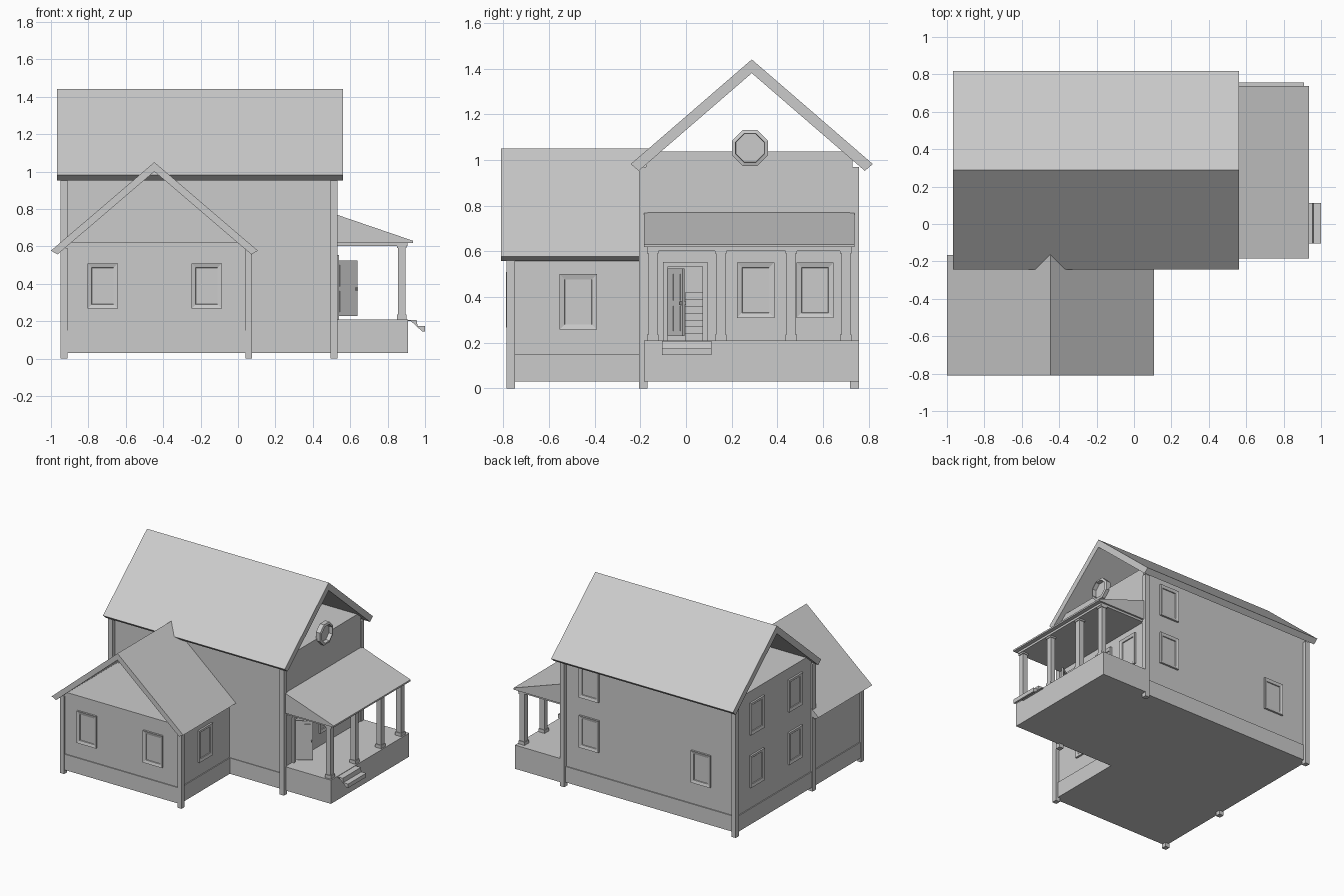
import bpy
import bmesh
from math import pi, atan2
from mathutils import Matrix, Vector

if "Cube" in bpy.data.objects:
    bpy.data.objects.remove(bpy.data.objects["Cube"], do_unlink=True)

grey = bpy.data.materials.new("plain_grey")
grey.use_nodes = True
grey.diffuse_color = (0.6, 0.6, 0.6, 1)
grey.node_tree.nodes["Principled BSDF"].inputs["Base Color"].default_value = (0.6, 0.6, 0.6, 1)


def finish(name, bm):
    bmesh.ops.recalc_face_normals(bm, faces=bm.faces)
    mesh = bpy.data.meshes.new(name)
    bm.to_mesh(mesh)
    bm.free()
    mesh.materials.append(grey)
    obj = bpy.data.objects.new(name, mesh)
    bpy.context.collection.objects.link(obj)
    return obj


def add_box(bm, x, y, z, matrix=Matrix()):
    size = Vector((x[1] - x[0], y[1] - y[0], z[1] - z[0]))
    mid = Vector((sum(x) / 2, sum(y) / 2, sum(z) / 2))
    place = matrix @ Matrix.Translation(mid) @ Matrix.Diagonal(size).to_4x4()
    bmesh.ops.create_cube(bm, size=1, matrix=place)


def box(name, x, y, z, matrix=Matrix()):
    bm = bmesh.new()
    add_box(bm, x, y, z, matrix)
    return finish(name, bm)


def prism(name, profile, axis, start, end):
    """Extrude a (horizontal, z) profile along x or y."""
    bm = bmesh.new()
    if axis == "x":
        pts = [(start, a, z) for a, z in profile]
        way = Vector((end - start, 0, 0))
    else:
        pts = [(a, start, z) for a, z in profile]
        way = Vector((0, end - start, 0))
    face = bm.faces.new([bm.verts.new(p) for p in pts])
    grown = bmesh.ops.extrude_face_region(bm, geom=[face])["geom"]
    bmesh.ops.translate(bm, vec=way, verts=[v for v in grown if isinstance(v, bmesh.types.BMVert)])
    return finish(name, bm)


def gable_roof(name, mid, half, ridge, eave, thick, axis, start, end):
    slope = (ridge - eave) / half
    lip = 0.035
    inner_eave = eave + lip * slope - thick
    profile = [(mid - half, eave), (mid, ridge), (mid + half, eave),
               (mid + half - lip, inner_eave), (mid, ridge - thick), (mid - half + lip, inner_eave)]
    return prism(name, profile, axis, start, end)


def wall_matrix(point, facing):
    """Local x runs along the wall, local y points outwards."""
    turn = {"back": 0, "left": pi / 2, "front": pi, "right": -pi / 2}[facing]
    return Matrix.Translation(point) @ Matrix.Rotation(turn, 4, "Z")


def window(name, point, facing, w=0.115, h=0.195, rim=0.024):
    """Bevelled surround, thin inner sash and a flat pane."""
    place = wall_matrix(point, facing)
    bm = bmesh.new()
    loops = []
    for grow, depth in ((rim, -0.005), (rim, 0.014), (0.002, 0.008), (0, 0.002)):
        a, b = w / 2 + grow, h / 2 + grow
        loops.append([bm.verts.new(place @ Vector((sx * a, depth, sz * b)))
                      for sx, sz in ((-1, -1), (1, -1), (1, 1), (-1, 1))])
    for one, two in zip(loops, loops[1:]):
        for i in range(4):
            j = (i + 1) % 4
            bm.faces.new((one[i], one[j], two[j], two[i]))
    bm.faces.new(loops[-1])
    finish(name, bm)


def cut(target, name, x, y, z):
    cutter = box(name, x, y, z)
    cutter.hide_render = True
    cutter.hide_viewport = True
    cutter.display_type = "WIRE"
    mod = target.modifiers.new("opening", "BOOLEAN")
    mod.operation = "DIFFERENCE"
    mod.solver = "EXACT"
    mod.object = cutter


# Main house and front wing, each with an open attic floor on top
house = box("house_walls", (-0.935, 0.525), (-0.175, 0.73), (0.03, 1.037))
cut(house, "doorway_cutter", (0.1, 0.6), (-0.08, 0.075), (0.21, 0.535))
box("wing_walls", (-0.935, 0.05), (-0.775, -0.17), (0.03, 0.62))
box("house_foundation", (-0.942, 0.53), (-0.18, 0.738), (0.03, 0.15))
box("wing_foundation", (-0.942, 0.057), (-0.782, -0.17), (0.03, 0.15))

# Roofs
gable_roof("house_roof", 0.288, 0.53, 1.44, 0.982, 0.06, "x", -0.967, 0.562)
gable_roof("wing_roof", -0.447, 0.553, 1.05, 0.577, 0.05, "y", -0.81, -0.165)

# Corner boards reaching the ground
corners = [("house_front_right", 0.513, -0.187, 0.97), ("house_back_right", 0.513, 0.738, 0.97),
           ("house_back_left", -0.93, 0.738, 0.97), ("house_front_left", -0.93, -0.187, 0.97),
           ("wing_front_right", 0.058, -0.768, 0.59), ("wing_front_left", -0.93, -0.768, 0.59)]
for name, x, y, top in corners:
    box(name + "_corner_post", (x - 0.018, x + 0.018), (y - 0.019, y + 0.019), (0, top))

# Windows
for i, x in enumerate((-0.724, -0.168)):
    window(f"wing_front_window_{i}", (x, -0.775, 0.388), "front")
window("wing_side_window", (0.05, -0.472, 0.378), "right")
for i, y in enumerate((0.305, 0.565)):
    window(f"porch_window_{i}", (0.525, y, 0.43), "right")
for i, (x, z) in enumerate(((0.3, 0.45), (0.3, 0.83), (-0.64, 0.435))):
    window(f"back_window_{i}", (x, 0.73, z), "back")
for i, y in enumerate((0.03, 0.49)):
    for j, z in enumerate((0.43, 0.83)):
        window(f"left_window_{i}_{j}", (-0.935, y, z), "left")

# Round gable window: an eight sided ring with a pane
bm = bmesh.new()
rings = []
for radius, x in ((0.085, 0.515), (0.085, 0.55), (0.068, 0.555), (0.066, 0.525)):
    ring = bmesh.ops.create_circle(bm, segments=8, radius=radius,
                                   matrix=Matrix.Translation((x, 0.28, 1.052))
                                   @ Matrix.Rotation(pi / 2, 4, "Y")
                                   @ Matrix.Rotation(pi / 8, 4, "Z"))["verts"]
    rings.append(ring)
for one, two in zip(rings, rings[1:]):
    for i in range(8):
        j = (i + 1) % 8
        bm.faces.new((one[i], one[j], two[j], two[i]))
bm.faces.new(rings[0])
bm.faces.new(rings[-1])
finish("gable_window", bm)

# Porch: deck, posts, beams and lean-to roof
box("porch_deck", (0.52, 0.91), (-0.183, 0.757), (0.03, 0.21))
for i, y in enumerate((-0.145, 0.152, 0.46, 0.7)):
    bm = bmesh.new()
    add_box(bm, (0.855, 0.895), (y - 0.02, y + 0.02), (0.21, 0.61))
    add_box(bm, (0.85, 0.9), (y - 0.025, y + 0.025), (0.21, 0.235))
    add_box(bm, (0.85, 0.9), (y - 0.025, y + 0.025), (0.59, 0.61))
    finish(f"porch_post_{i}", bm)
box("porch_beam", (0.52, 0.905), (-0.17, 0.725), (0.602, 0.625))
prism("porch_roof", [(0.52, 0.772), (0.935, 0.63), (0.935, 0.618), (0.52, 0.618)], "y", -0.185, 0.738)

# Porch steps
prism("porch_steps", [(0.905, 0.207), (0.955, 0.207), (0.96, 0.175), (1.0, 0.175),
                      (1.0, 0.145), (0.985, 0.145), (0.925, 0.2), (0.905, 0.2)], "y", -0.105, 0.112)

# Door surround
bm = bmesh.new()
for y in ((-0.1, -0.078), (0.073, 0.095)):
    add_box(bm, (0.51, 0.54), y, (0.21, 0.533))
add_box(bm, (0.51, 0.54), (-0.1, 0.095), (0.533, 0.553))
finish("door_frame", bm)

# Open door leaf with raised panels and a handle
hinge = Matrix.Translation((0.528, -0.082, 0)) @ Matrix.Rotation(atan2(0.07, 0.107), 4, "Z")
bm = bmesh.new()
add_box(bm, (0, 0.13), (-0.006, 0.006), (0.228, 0.525), hinge)
for z in ((0.25, 0.36), (0.385, 0.5)):
    for x in ((0.015, 0.06), (0.07, 0.115)):
        add_box(bm, x, (-0.009, 0.009), z, hinge)
add_box(bm, (0.117, 0.125), (-0.016, 0.016), (0.365, 0.38), hinge)
finish("door_leaf", bm)

# Indoor staircase behind the doorway
bm = bmesh.new()
for i in range(7):
    add_box(bm, (0.12, 0.42 - i * 0.04), (-0.005, 0.075), (0.21 + i * 0.03, 0.24 + i * 0.03))
finish("indoor_stairs", bm)
